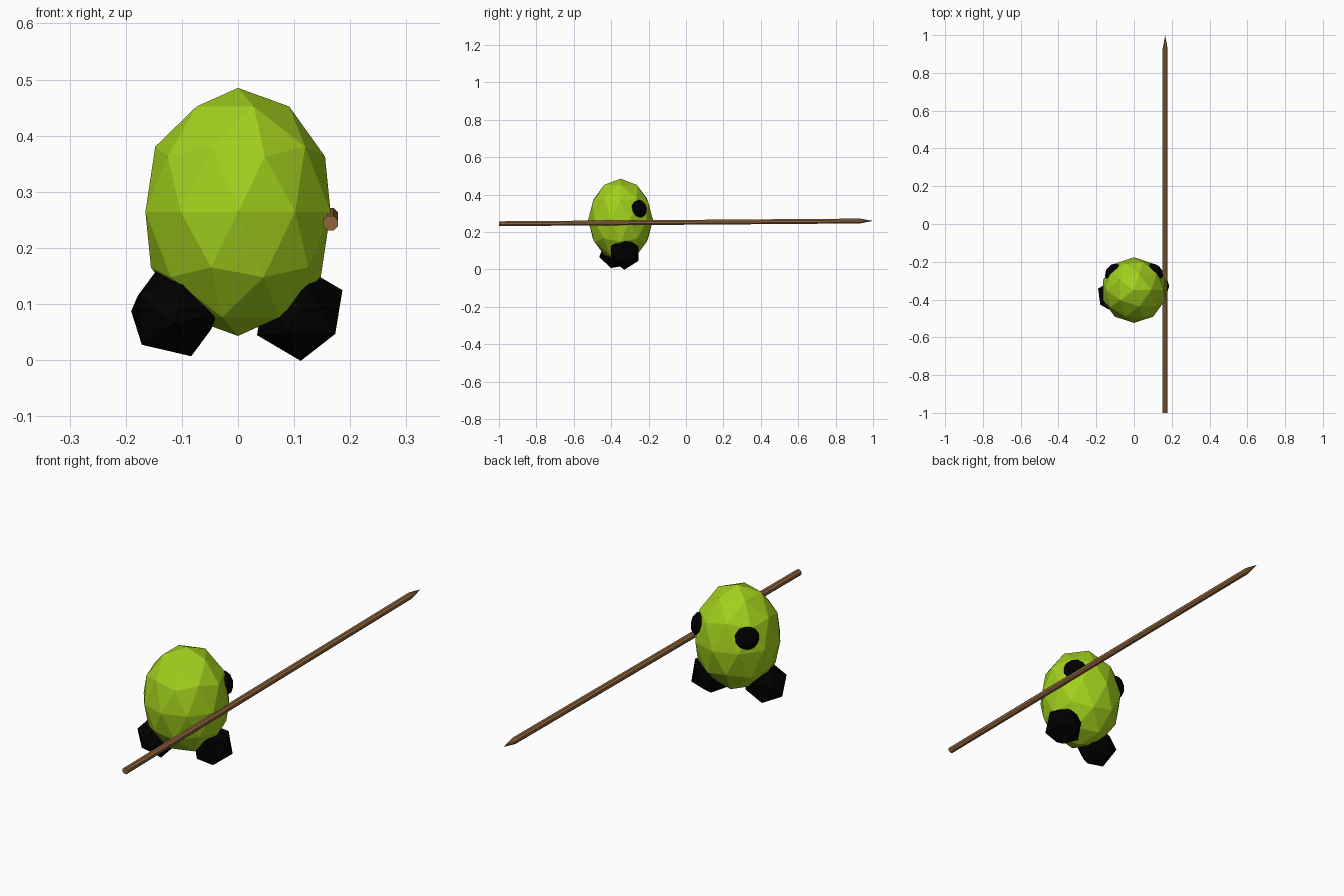
import bpy, bmesh, math
from mathutils import Vector, Matrix

if "Cube" in bpy.data.objects:
    bpy.data.objects.remove(bpy.data.objects["Cube"])


def material(name, rgb):
    m = bpy.data.materials.new(name)
    m.diffuse_color = (*rgb, 1)
    m.use_nodes = True
    m.node_tree.nodes["Principled BSDF"].inputs["Base Color"].default_value = m.diffuse_color
    return m


GREEN = material("lime green", (0.36, 0.63, 0.012))
BLACK = material("black", (0, 0, 0))
BROWN = material("wood brown", (0.29, 0.138, 0.05))


def finish(name, bm, mat):
    me = bpy.data.meshes.new(name)
    bm.to_mesh(me)
    bm.free()
    me.materials.append(mat)
    ob = bpy.data.objects.new(name, me)
    bpy.context.collection.objects.link(ob)
    return ob


def ball(name, mat, centre, radii, rot=Matrix.Identity(3), sub=2):
    bm = bmesh.new()
    bmesh.ops.create_icosphere(bm, subdivisions=sub, radius=1)
    m = Matrix.Translation(centre) @ rot.to_4x4() @ Matrix.Diagonal((*radii, 1))
    bm.transform(m)
    return finish(name, bm, mat)


def frame(a, b):
    """Orthonormal axes from two directions."""
    a = Vector(a).normalized()
    b = Vector(b)
    b = (b - a * a.dot(b)).normalized()
    return Matrix((a, b, a.cross(b))).transposed()


# Egg-shaped body
ball("body", GREEN, (0, -0.35, 0.264), (0.1735, 0.1735, 0.221))

# Feet: tilted icosahedra, each aimed by two neighbouring corners
base = frame((0, 0, -1), (0.7236, -0.5257, -0.4472)).transposed()
for name, c, a, b in (
        ("left_foot", (-0.1133, -0.38, 0.0846), (-0.0577, -0.027, -0.057), (0.0277, -0.022, -0.0784)),
        ("right_foot", (0.11, -0.328, 0.0845), (0.077, 0.0, 0.0405), (0.062, 0.0446, -0.0395))):
    ball(name, BLACK, c, (0.086,) * 3, frame(a, b) @ base, 1)

# Flattened eyes on the far side of the body
for name, s in (("left_eye", -1), ("right_eye", 1)):
    d = Vector((s * 0.72, 0.62, 0.2))
    ball(name, BLACK, (s * 0.112, -0.253, 0.323), (0.05, 0.05, 0.035),
         d.to_track_quat('Z', 'Y').to_matrix())

# Long stick with a sharpened tip
bm = bmesh.new()
rings = []
for y, r in ((-1, 0.014), (0.93, 0.014)):
    z = 0.2515 + 0.0075 * y
    rings.append([bm.verts.new((0.165 + r * math.cos(k * math.tau / 8 + math.pi / 8), y,
                                z + r * math.sin(k * math.tau / 8 + math.pi / 8))) for k in range(8)])
tip = bm.verts.new((0.165, 1, 0.259))
bm.faces.new(rings[0])
for k in range(8):
    j = (k + 1) % 8
    bm.faces.new((rings[0][k], rings[0][j], rings[1][j], rings[1][k]))
    bm.faces.new((rings[1][k], rings[1][j], tip))
bmesh.ops.recalc_face_normals(bm, faces=bm.faces)
finish("spear", bm, BROWN)
